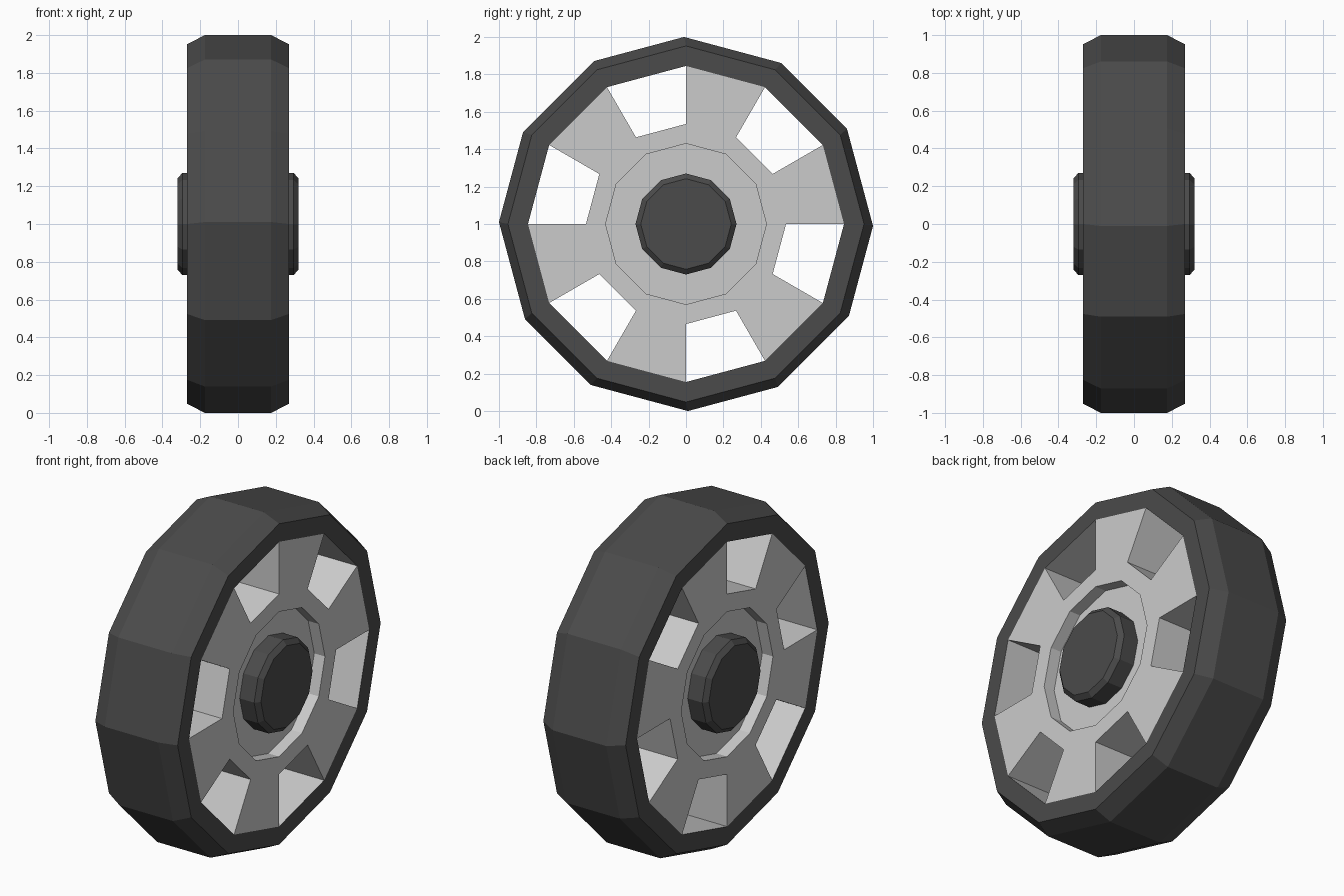
import bpy, bmesh
from math import sin, cos, radians

if "Cube" in bpy.data.objects:
    bpy.data.objects.remove(bpy.data.objects["Cube"])

N = 12
CENTRE_Z = 1.0


def point(x, r, k, twist=0.0):
    a = radians(360 / N * k + (twist if k % 2 else -twist))
    return (x, r * cos(a), CENTRE_Z + r * sin(a))


def make_object(name, bm, color=None):
    bmesh.ops.remove_doubles(bm, verts=bm.verts, dist=1e-5)
    bmesh.ops.recalc_face_normals(bm, faces=bm.faces)
    mesh = bpy.data.meshes.new(name)
    bm.to_mesh(mesh)
    bm.free()
    ob = bpy.data.objects.new(name, mesh)
    bpy.context.collection.objects.link(ob)
    if color:
        mat = bpy.data.materials.get("rubber") or bpy.data.materials.new("rubber")
        mat.diffuse_color = color
        mat.use_nodes = True
        mat.node_tree.nodes["Principled BSDF"].inputs["Base Color"].default_value = mat.diffuse_color
        mesh.materials.append(mat)
    return ob


def lathe(bm, profile, sectors=range(N), closed=False):
    """Sweep (x, radius, twist) points around the axle over the chosen sectors."""
    pairs = list(zip(profile, profile[1:]))
    if closed:
        pairs.append((profile[-1], profile[0]))
    for k in sectors:
        for (x0, r0, t0), (x1, r1, t1) in pairs:
            pts = [point(x0, r0, k, t0), point(x1, r1, k, t1),
                   point(x1, r1, k + 1, t1), point(x0, r0, k + 1, t0)]
            bm.faces.new([bm.verts.new(p) for p in pts])


RUBBER = (0.07, 0.07, 0.07, 1)
W, R_RIM, R_SPOKE, R_DISH, R_CAP, FLOOR = 0.27, 0.845, 0.535, 0.43, 0.27, 0.20

# Tyre: chamfered tread, closed on the inside by the rim
bm = bmesh.new()
lathe(bm, [(-W, R_RIM, 0), (-W, 0.952, 0), (-0.175, 1.0, 0.6),
           (0.175, 1.0, 0.6), (W, 0.952, 0), (W, R_RIM, 0)])
make_object("tyre", bm, RUBBER)

# Rim: hub with dished faces, six spokes, six through windows
bm = bmesh.new()
spokes, windows = range(0, N, 2), range(1, N, 2)
for s in (-1, 1):
    lathe(bm, [(s * FLOOR, R_CAP, 0), (s * FLOOR, R_DISH, 0),
               (s * W, R_DISH, 0), (s * W, R_SPOKE, 0)])
    lathe(bm, [(s * W, R_SPOKE, 0), (s * W, R_RIM, 0)], spokes)
for r in (R_SPOKE, R_RIM):
    lathe(bm, [(-W, r, 0), (W, r, 0)], windows)
for k in range(N):
    pts = [point(-W, R_SPOKE, k), point(W, R_SPOKE, k),
           point(W, R_RIM, k), point(-W, R_RIM, k)]
    bm.faces.new([bm.verts.new(p) for p in pts])
make_object("rim", bm)

# Hub caps: chamfered discs on both sides
for side, s in (("left", -1), ("right", 1)):
    bm = bmesh.new()
    lathe(bm, [(s * FLOOR, R_CAP, 0), (s * 0.295, R_CAP, 0), (s * 0.32, 0.242, 0)])
    bm.faces.new([bm.verts.new(point(s * 0.32, 0.242, k)) for k in range(N)])
    cap = make_object("hub_cap_" + side, bm, RUBBER)
    # cap normals must face outward
    bm = bmesh.new()
    bm.from_mesh(cap.data)
    bm.faces.ensure_lookup_table()
    disc = max(bm.faces, key=lambda f: len(f.verts))
    if disc.normal.x * s < 0:
        bmesh.ops.reverse_faces(bm, faces=bm.faces)
    bm.to_mesh(cap.data)
    bm.free()
